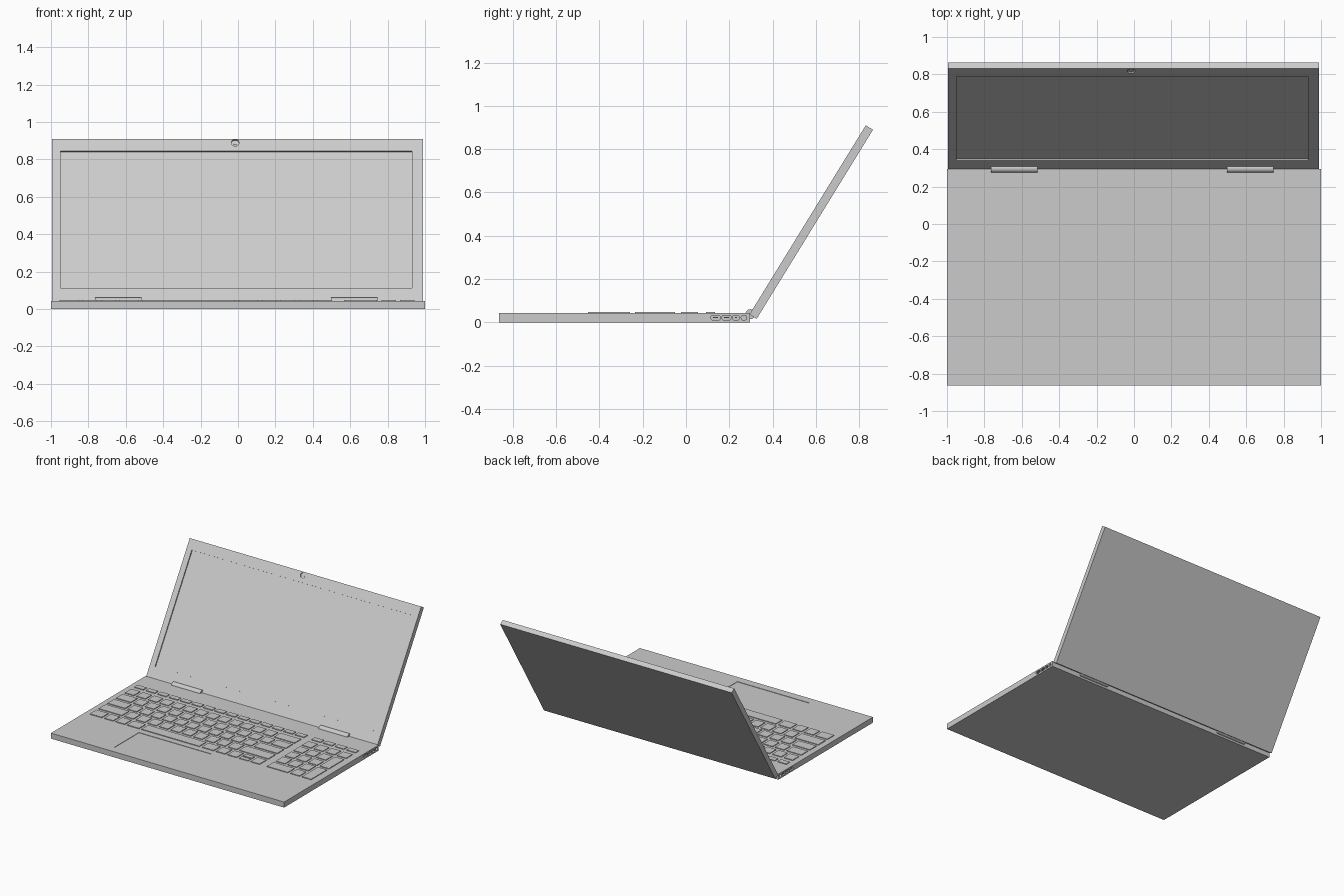
import bpy, bmesh, math
from mathutils import Matrix, Vector

if "Cube" in bpy.data.objects:
    bpy.data.objects.remove(bpy.data.objects["Cube"])


def add_box(bm, lo, hi):
    lo, hi = Vector(lo), Vector(hi)
    m = Matrix.Translation((lo + hi) / 2) @ Matrix.Diagonal((*(hi - lo), 1))
    return bmesh.ops.create_cube(bm, size=1, matrix=m)["verts"]


def add_rod(bm, centre, r, length, axis="Z", sides=32):
    rot = Matrix.Rotation(math.pi / 2, 4, "Y") if axis == "X" else Matrix()
    bmesh.ops.create_cone(bm, cap_ends=True, segments=sides, radius1=r, radius2=r,
                          depth=length, matrix=Matrix.Translation(centre) @ rot)


def add_port(bm, x, y0, y1, z0, z1, depth):
    # block with edges along x rounded
    verts = add_box(bm, (x - depth, y0, z0), (x + depth, y1, z1))
    edges = {e for v in verts for e in v.link_edges
             if abs(e.verts[0].co.x - e.verts[1].co.x) > 1e-5}
    bmesh.ops.bevel(bm, geom=list(edges), offset=min(y1 - y0, z1 - z0) * 0.4,
                    segments=4, affect="EDGES", profile=0.5)


def finish(bm, name):
    me = bpy.data.meshes.new(name)
    bm.to_mesh(me)
    bm.free()
    ob = bpy.data.objects.new(name, me)
    bpy.context.collection.objects.link(ob)
    return ob


def cut(ob, bm):
    cutter = finish(bm, "cutter")
    cutter.hide_render = True
    mod = ob.modifiers.new("cut", "BOOLEAN")
    mod.operation, mod.solver, mod.object = "DIFFERENCE", "EXACT", cutter
    bpy.context.view_layer.objects.active = ob
    bpy.ops.object.modifier_apply(modifier=mod.name)
    bpy.data.objects.remove(cutter)


def smooth(ob):
    bpy.ops.object.select_all(action="DESELECT")
    ob.select_set(True)
    bpy.context.view_layer.objects.active = ob
    bpy.ops.object.shade_smooth_by_angle(angle=math.radians(35))


TOP = 0.043

# base slab with touchpad recess and side ports
bm = bmesh.new()
add_box(bm, (-1, -0.863, 0), (1, 0.295, TOP))
base = finish(bm, "base")
bm = bmesh.new()
add_box(bm, (-0.5, -0.8, TOP - 0.003), (0.12, -0.5, TOP + 0.05))
ports = [(0.115, 0.158), (0.166, 0.208), (0.216, 0.246), (0.255, 0.28)]
for side in (-1, 1):
    for y0, y1 in ports:
        add_port(bm, side, y0, y1, 0.011, 0.033, 0.02)
cut(base, bm)

# connector tongues inside the ports
bm = bmesh.new()
for side in (-1, 1):
    for y0, y1 in ports[:3]:
        add_box(bm, (side * 0.99 - 0.009, y0 + 0.01, 0.02),
                (side * 0.99 + 0.009, y1 - 0.01, 0.025))
finish(bm, "port_tongues")

# keys
GAP = 0.022
KEY_TOP = TOP + 0.0055


def key(bm, x0, x1, y0, y1):
    add_box(bm, (x0 + GAP / 2, y0, TOP - 0.002), (x1 - GAP / 2, y1, KEY_TOP))


row_y = [(-0.023, 0.055), (-0.130, -0.050), (-0.235, -0.155),
         (-0.345, -0.258), (-0.452, -0.370)]
rows = [[1] * 13 + [2],
        [1.5] + [1] * 12 + [1.5],
        [1.75] + [1] * 11 + [2.25],
        [2.25] + [1] * 10 + [2.75],
        [1.25, 1, 1, 1.25, 5.25, 1.25, 1]]
LEFT, UNIT = -0.965, 0.0985
bm = bmesh.new()
for (y0, y1), widths in zip(row_y, rows):
    x = LEFT
    for w in widths:
        key(bm, x, x + w * UNIT, y0, y1)
        x += w * UNIT
# arrow keys, the middle one split in two
y0, y1 = row_y[4]
ym = (y0 + y1) / 2
for i, spans in enumerate([[(y0, y1)], [(y0, ym - 0.006), (ym + 0.006, y1)], [(y0, y1)]]):
    for a, b in spans:
        key(bm, LEFT + (12 + i) * UNIT, LEFT + (13 + i) * UNIT, a, b)
for i in range(15):
    key(bm, LEFT + i * UNIT, LEFT + (i + 1) * UNIT, 0.092, 0.134)
finish(bm, "main_keys")

# number pad
bm = bmesh.new()
PAD, STEP = 0.555, 0.1
col = lambda i: PAD + i * STEP
for i in range(4):
    key(bm, col(i), col(i + 1), 0.092, 0.134)
    key(bm, col(i), col(i + 1), *row_y[0])
for r in (1, 2, 3):
    for i in range(3):
        key(bm, col(i), col(i + 1), *row_y[r])
key(bm, col(0), col(2), *row_y[4])
key(bm, col(2), col(3), *row_y[4])
key(bm, col(3), col(4), row_y[2][0], row_y[1][1])
key(bm, col(3), col(4), row_y[4][0], row_y[3][1])
finish(bm, "number_pad_keys")

# lid, built flat then tilted open
TILT = Matrix.Translation((0, 0.293, 0.037)) @ Matrix.Rotation(math.radians(58.4), 4, "X")
bm = bmesh.new()
add_box(bm, (-0.995, 0, -0.039), (0.99, 1.025, 0))
lid = finish(bm, "lid")
bm = bmesh.new()
add_box(bm, (-0.95, 0.09, -0.009), (0.93, 0.948, 0.05))
add_rod(bm, (-0.015, 1.0, 0.016), 0.021, 0.05)
cut(lid, bm)
lid.matrix_world = TILT

# screen panel lying in the recess
bm = bmesh.new()
add_box(bm, (-0.948, 0.092, -0.012), (0.928, 0.946, -0.0075))
finish(bm, "screen").matrix_world = TILT

# camera lens
bm = bmesh.new()
add_rod(bm, (-0.015, 1.0, -0.009), 0.009, 0.006, sides=24)
lens = finish(bm, "camera_lens")
lens.matrix_world = TILT
smooth(lens)

# hinge barrels
for name, x in (("hinge_left", -0.64), ("hinge_right", 0.6225)):
    bm = bmesh.new()
    add_rod(bm, (x, 0.297, 0.038), 0.023, 0.248, axis="X")
    smooth(finish(bm, name))
